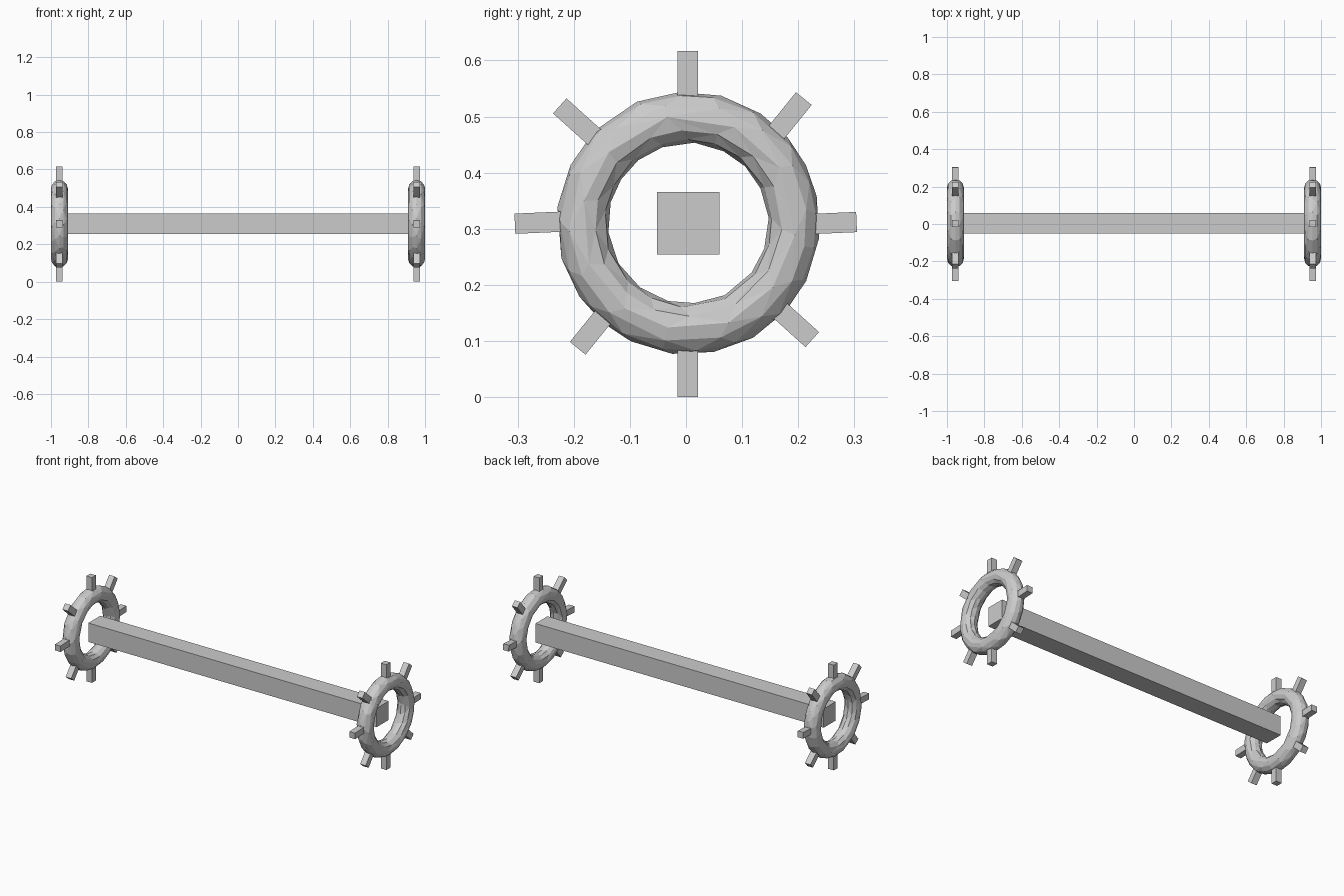
import bpy, bmesh
from math import radians, cos, sin
from mathutils import Matrix, Vector

if "Cube" in bpy.data.objects:
    bpy.data.objects.remove(bpy.data.objects["Cube"])

CY, CZ = 0.004, 0.31      # axle centre line
RING_X = 0.955


def mesh_object(name, bm):
    mesh = bpy.data.meshes.new(name)
    bm.to_mesh(mesh)
    bm.free()
    obj = bpy.data.objects.new(name, mesh)
    bpy.context.collection.objects.link(obj)
    return obj


def add_box(bm, centre, size, angle=0.0):
    mat = (Matrix.Translation(centre) @ Matrix.Rotation(radians(angle), 4, 'X')
           @ Matrix.Diagonal((*size, 1)))
    bmesh.ops.create_cube(bm, size=1, matrix=mat)


def mirror_x(obj):
    obj.modifiers.new("Mirror", 'MIRROR').use_axis = (True, False, False)


# square connecting bar
bm = bmesh.new()
add_box(bm, (0, CY, CZ), (1.87, 0.111, 0.111))
mesh_object("connecting_bar", bm)

# faceted end rings
bpy.ops.mesh.primitive_torus_add(major_segments=48, minor_segments=12,
                                 major_radius=0.188, minor_radius=0.0455)
ring = bpy.context.object
ring.name = "end_rings"
ring.data.transform(Matrix.Translation((RING_X, CY, CZ))
                    @ Matrix.Rotation(radians(90), 4, 'Y'))
ring.modifiers.new("Facets", 'DECIMATE').ratio = 0.33
mirror_x(ring)

# eight square pegs around each ring: (outer tip y, outer tip z, angle)
pegs = [(0.304, 0.312, 2.5), (0.210, 0.532, 51), (0.003, 0.617, 90),
        (-0.225, 0.519, 138), (-0.305, 0.309, 182.5), (-0.193, 0.087, 231),
        (0.003, 0.0, 270), (0.225, 0.1025, 318)]
LENGTH = 0.09
bm = bmesh.new()
for y, z, angle in pegs:
    a = radians(angle)
    tip = Vector((RING_X, y, z))
    centre = tip - Vector((0, cos(a), sin(a))) * LENGTH / 2
    add_box(bm, centre, (0.036, LENGTH, 0.036), angle)
mirror_x(mesh_object("ring_pegs", bm))
